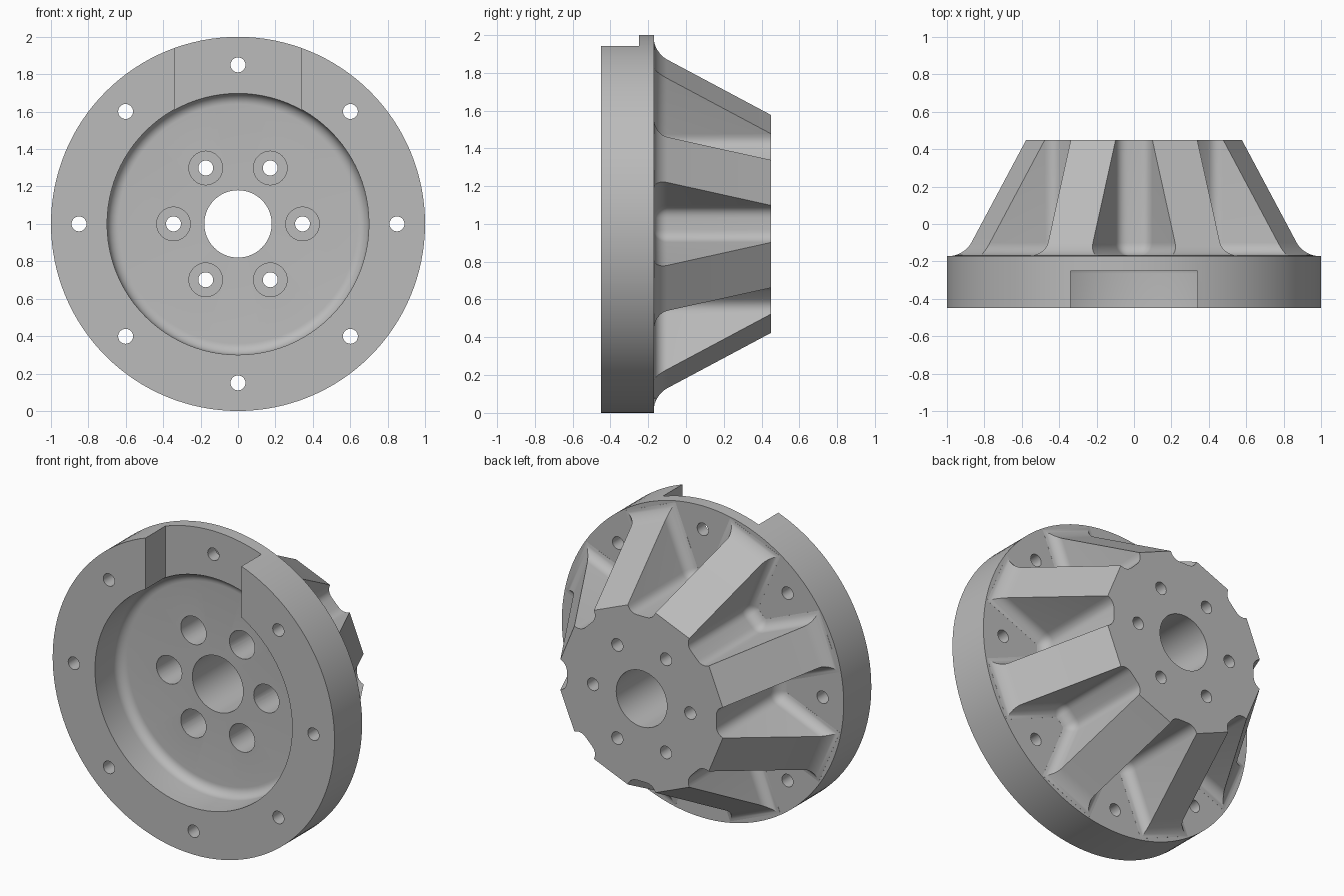
import bpy, bmesh
from math import sin, cos, tan, pi, radians, hypot
from mathutils import Vector

cube = bpy.data.objects.get("Cube")
if cube:
    bpy.data.objects.remove(cube)

FRONT, STEP, BACK = -0.45, -0.17, 0.45   # flange front, flange back, hub end
HALF = radians(22.5)                     # half the pitch of the eight ribs
FILLET = 0.07

metal = bpy.data.materials.new("machined_grey")
metal.use_nodes = True
grey = (0.5, 0.5, 0.5, 1)
metal.diffuse_color = grey
metal.node_tree.nodes["Principled BSDF"].inputs["Base Color"].default_value = grey


def finish(bm, name):
    bmesh.ops.recalc_face_normals(bm, faces=bm.faces[:])
    mesh = bpy.data.meshes.new(name)
    bm.to_mesh(mesh)
    bm.free()
    ob = bpy.data.objects.new(name, mesh)
    bpy.context.collection.objects.link(ob)
    mesh.materials.append(metal)
    return ob


def loft(bm, rings):
    """Join closed rings of (x, y, z) points and cap both ends."""
    rows = [[bm.verts.new(p) for p in ring] for ring in rings]
    n = len(rows[0])
    for a, b in zip(rows, rows[1:]):
        for i in range(n):
            j = (i + 1) % n
            bm.faces.new((a[i], a[j], b[j], b[i]))
    bm.faces.new(rows[0])
    bm.faces.new(rows[-1])


def turned(bm, profile, cx=0, cz=1, n=48):
    """Solid of revolution along y from (radius, y) points."""
    loft(bm, [[(cx + r * cos(2 * pi * i / n), y, cz + r * sin(2 * pi * i / n))
               for i in range(n)] for r, y in profile])


def around(count, radius):
    for k in range(count):
        a = 2 * pi * k / count
        yield radius * cos(a), 1 + radius * sin(a)


def section(y, f):
    """Cross-section of the ribbed cone at y, swelled outward by f."""
    top = 0.57 + (BACK - y) * tan(radians(30)) + f * 0.7
    w, floor = 0.13 + f, 0.53 + f
    h = (floor - w / sin(HALF)) * tan(HALF)
    d = (FILLET - f + 0.002) * tan(radians(33.75))
    corner = Vector((floor, -h))
    t1 = corner + d * Vector((cos(HALF), -sin(HALF)))
    t2 = corner + d * Vector((0, 1))
    bend = [t1 * (1 - t) ** 2 + corner * 2 * t * (1 - t) + t2 * t * t
            for t in (i / 6 for i in range(7))]
    pocket = bend + [Vector((p.x, -p.y)) for p in reversed(bend)]
    fit = min(1, 0.993 / hypot(top, w))
    rib = [Vector((top, -w)) * fit, Vector((top, w)) * fit]
    ring = []
    for k in range(8):
        a = HALF * (2 * k + 1)
        for pts, ang in ((rib, a), (pocket, a + HALF)):
            ring += [(p.x * cos(ang) - p.y * sin(ang), y,
                      1 + p.x * sin(ang) + p.y * cos(ang)) for p in pts]
    return ring


def boolean(target, tool, operation):
    mod = target.modifiers.new(tool.name, 'BOOLEAN')
    mod.operation, mod.object, mod.solver = operation, tool, 'EXACT'
    bpy.context.view_layer.objects.active = target
    bpy.ops.object.modifier_apply(modifier=mod.name)
    bpy.data.objects.remove(tool)


# Round flange
bm = bmesh.new()
turned(bm, [(1, FRONT), (1, STEP)], n=128)
hub = finish(bm, "flanged_hub")

# Ribbed cone, flaring into the flange
angles = [radians(a) for a in (84, 72, 60, 48, 36, 24, 12, 0)]
levels = [(STEP + FILLET * (1 - sin(a)), FILLET * (1 - cos(a))) for a in angles]
levels = [(STEP - 0.015, levels[0][1])] + levels + [(BACK, 0)]
bm = bmesh.new()
loft(bm, [section(y, f) for y, f in levels])
boolean(hub, finish(bm, "ribbed_cone"), 'UNION')

# Filleted front recess with the central bore
deep, rf = -0.205, 0.06
curve = [(0.7 - rf + rf * cos(a), deep - rf + rf * sin(a))
         for a in (pi / 2 * i / 8 for i in range(9))]
bm = bmesh.new()
turned(bm, [(0.7, FRONT - 0.1)] + curve + [(0.18, deep), (0.18, BACK + 0.1)], n=96)
boolean(hub, finish(bm, "recess_cutter"), 'DIFFERENCE')

# Counterbored hub holes and plain flange holes
bm = bmesh.new()
for x, z in around(6, 0.345):
    turned(bm, [(0.09, -0.3), (0.09, 0.3), (0.04, 0.3), (0.04, 0.55)], x, z, 32)
for x, z in around(8, 0.85):
    turned(bm, [(0.04, -0.55), (0.04, 0)], x, z, 24)
boolean(hub, finish(bm, "hole_cutter"), 'DIFFERENCE')

# Slot across the top of the flange
bm = bmesh.new()
loft(bm, [[(x, y, z) for x, z in ((-0.34, 1.6), (0.34, 1.6), (0.34, 2.1), (-0.34, 2.1))]
          for y in (FRONT - 0.1, -0.25)])
boolean(hub, finish(bm, "slot_cutter"), 'DIFFERENCE')

# Smooth curves, crisp edges
bpy.ops.object.select_all(action='DESELECT')
hub.select_set(True)
bpy.context.view_layer.objects.active = hub
bpy.ops.object.shade_smooth_by_angle(angle=radians(30))
